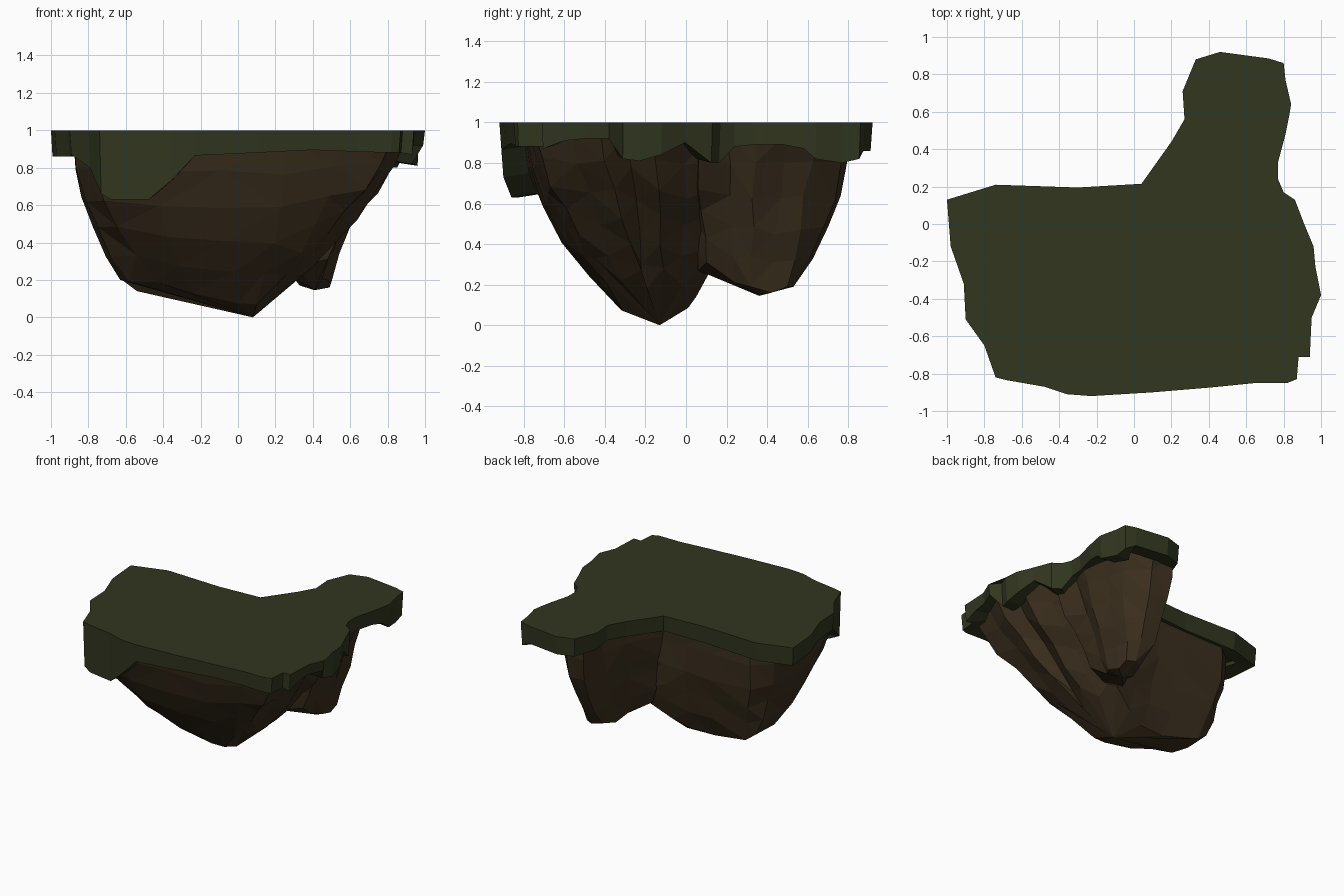
import bpy, bmesh, random
from mathutils import Vector

random.seed(4)


def material(name, rgb):
    m = bpy.data.materials.new(name)
    m.diffuse_color = (*rgb, 1)
    return m


GRASS = material("dark grass", (0.031, 0.037, 0.0135))
ROCK = material("brown rock", (0.042, 0.027, 0.0125))


def finish(bm, name, mat):
    bmesh.ops.triangulate(bm, faces=[f for f in bm.faces if len(f.verts) > 4])
    me = bpy.data.meshes.new(name)
    bm.to_mesh(me)
    bm.free()
    me.materials.append(mat)
    ob = bpy.data.objects.new(name, me)
    bpy.context.collection.objects.link(ob)


def bridge(bm, a, b):
    for i in range(len(a)):
        j = (i + 1) % len(a)
        bm.faces.new((a[i], a[j], b[j], b[i]))


# Grass slab: outline x, y and the height of its ragged lower edge
edge = [
    (-1, .13, .86), (-.98, -.12, .86), (-.91, -.32, .86), (-.90, -.51, .87),
    (-.80, -.65, .8), (-.74, -.82, .66), (-.68, -.835, .63), (-.48, -.87, .63),
    (-.36, -.91, .73), (-.23, -.92, .865), (.1, -.9, .88), (.4, -.875, .895),
    (.65, -.85, .885), (.82, -.85, .88), (.87, -.83, .88), (.88, -.71, .88),
    (.94, -.71, .87), (.945, -.6, .91), (.95, -.5, .92), (1, -.38, .92),
    (.94, -.31, .82), (.97, -.23, .81), (.96, -.12, .84), (.91, 0, .9),
    (.86, .13, .8), (.8, .17, .8), (.77, .24, .88), (.77, .33, .89),
    (.81, .48, .89), (.83, .58, .87), (.84, .64, .82), (.81, .77, .8),
    (.80, .86, .82), (.72, .885, .86), (.46, .92, .86), (.33, .88, .86),
    (.26, .71, .87), (.27, .56, .88), (.20, .44, .88), (.04, .215, .88),
    (-.3, .195, .87), (-.74, .21, .86)]

bm = bmesh.new()
top, low, inner = [], [], []
for i, (x, y, z) in enumerate(edge):
    a, b = Vector(edge[i - 1][:2]), Vector(edge[(i + 1) % len(edge)][:2])
    d = (b - a).normalized()
    n = Vector((-d.y, d.x))                       # points inwards
    top.append(bm.verts.new((x, y, 1)))
    low.append(bm.verts.new((x + n.x * .01, y + n.y * .01, z)))
    inner.append(bm.verts.new((x + n.x * .14, y + n.y * .14, z + .02)))
bm.faces.new(top)
bridge(bm, low, top)
bridge(bm, inner, low)
finish(bm, "grass_slab", GRASS)


# Rock body: each column runs from the slab (x, y) to a foot (x, y, z);
# bulge > 1 keeps the column steep first and tucks it in near the foot
def rock(name, columns, tip, jitter):
    bm = bmesh.new()
    rings = []
    steps = (0, .2, .42, .62, .82, 1)
    for t in steps:
        ring = []
        for tx, ty, fx, fy, fz, bulge in columns:
            k = t ** bulge
            j = jitter if 0 < t < 1 else 0
            ring.append(bm.verts.new((
                tx + (fx - tx) * k + random.uniform(-j, j),
                ty + (fy - ty) * k + random.uniform(-j, j),
                .95 + (fz - .95) * t + random.uniform(-j, j))))
        rings.append(ring)
    for a, b in zip(rings, rings[1:]):
        bridge(bm, b, a)
    apex = bm.verts.new(tip)
    last = rings[-1]
    for i in range(len(last)):
        bm.faces.new((last[i], apex, last[(i + 1) % len(last)]))
    # split the quads into facets
    bmesh.ops.triangulate(bm, faces=bm.faces[:])
    bmesh.ops.recalc_face_normals(bm, faces=bm.faces[:])
    finish(bm, name, ROCK)


rock("main_rock", [
    (-.79, .05, -.62, .04, .2, 2.2), (-.88, -.15, -.63, -.17, .2, 2),
    (-.87, -.42, -.58, -.28, .19, 2), (-.77, -.7, -.44, -.33, .19, 2),
    (-.45, -.80, -.25, -.34, .13, 2), (-.1, -.80, 0, -.32, .075, 2),
    (.25, -.79, .1, -.31, .07, 1.8), (.55, -.77, .25, -.4, .22, 1.7),
    (.82, -.75, .36, -.45, .33, 1.4), (.84, -.57, .32, -.32, .22, 1.2),
    (.9, -.42, .4, -.22, .27, 1.3), (.85, -.28, .25, -.21, .16, 1.05),
    (.91, -.15, .4, -.11, .28, 1.3), (.83, 0, .3, -.02, .2, 1.1),
    (.76, .12, .3, .07, .26, 1.2), (.25, .2, .25, .11, .25, 2),
    (.06, .17, .08, .05, .14, 2.4),
    (-.1, .16, -.05, .01, .085, 2.6), (-.32, .16, -.25, .0, .08, 2.6),
    (-.66, .16, -.54, .05, .14, 2.5)],
    (.08, -.13, 0), .012)

# Lobe under the narrow arm at the back
rock("arm_rock", [
    (.06, .17, .2, .12, .26, 1.5), (.4, .0, .32, .06, .27, 1),
    (.79, .04, .48, .1, .31, 1.1), (.72, .2, .45, .24, .21, .95),
    (.75, .34, .5, .32, .19, 1), (.72, .5, .49, .42, .16, .9),
    (.66, .66, .49, .5, .19, .9), (.48, .79, .43, .53, .19, 1.8),
    (.32, .79, .36, .5, .2, 2.6), (.3, .58, .33, .38, .17, 2),
    (.22, .4, .29, .26, .22, 1.6)],
    (.41, .36, .145), .012)
